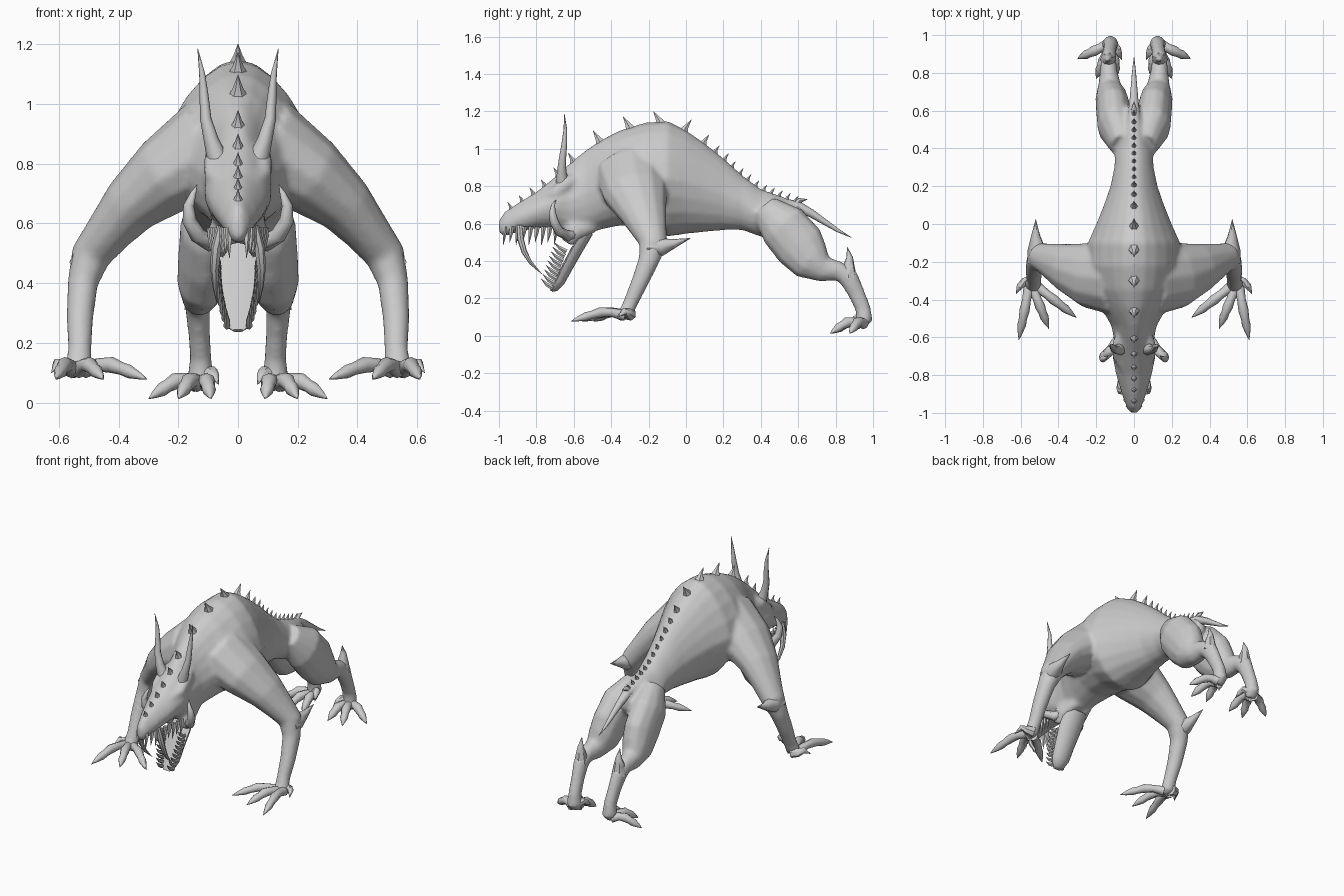
import bpy, bmesh, math
from mathutils import Vector

hide = bpy.data.materials.new("grey_hide")
hide.diffuse_color = (0.6, 0.6, 0.6, 1)


def skin(bm, rings):
    """Join rings of points into a closed tube."""
    vs = [[bm.verts.new(p) for p in r] for r in rings]
    n = len(vs[0])
    for a, b in zip(vs, vs[1:]):
        for i in range(n):
            j = (i + 1) % n
            bm.faces.new((a[i], a[j], b[j], b[i]))
    bm.faces.new(vs[0])
    bm.faces.new(vs[-1])


def tube(bm, pts, ref=(1, 0, 0), n=12, mirror=True, dish=0.0):
    """Limb through (x, y, z, radius along ref, radius across)."""
    c = [Vector(p[:3]) for p in pts]
    rings = []
    for k, p in enumerate(pts):
        t = (c[min(k + 1, len(c) - 1)] - c[max(k - 1, 0)]).normalized()
        u = Vector(ref)
        u = (u - t * u.dot(t)).normalized()
        v = t.cross(u)
        ring = []
        for i in range(n):
            a = math.tau * i / n
            s = math.sin(a)
            if s > 0.3:
                s *= 1 - dish
            ring.append(c[k] + u * p[3] * math.cos(a) + v * p[4] * s)
        rings.append(ring)
    skin(bm, rings)
    if mirror:
        skin(bm, [[Vector((-q.x, q.y, q.z)) for q in r] for r in rings])


def spike(bm, pts, radii, ref=(1, 0, 0), n=7, mirror=True):
    """Pointed horn, claw or tooth with round section."""
    tube(bm, [(*p, r, r) for p, r in zip(pts, radii)], ref, n, mirror)


def finish(name, bm, angle=50):
    bmesh.ops.recalc_face_normals(bm, faces=bm.faces)
    me = bpy.data.meshes.new(name)
    bm.to_mesh(me)
    bm.free()
    me.materials.append(hide)
    ob = bpy.data.objects.new(name, me)
    bpy.context.collection.objects.link(ob)
    bpy.ops.object.select_all(action='DESELECT')
    ob.select_set(True)
    bpy.context.view_layer.objects.active = ob
    bpy.ops.object.shade_smooth_by_angle(angle=math.radians(angle))
    return ob


# Torso, neck and upper jaw: (y, top, bottom, half width)
trunk = [(-1.0, .62, .55, .02), (-.97, .665, .53, .04), (-.9, .71, .555, .065),
         (-.8, .77, .575, .095), (-.7, .85, .58, .115), (-.62, .925, .53, .105),
         (-.54, .99, .54, .12), (-.45, 1.05, .57, .17), (-.35, 1.10, .59, .22),
         (-.22, 1.14, .58, .25), (-.1, 1.15, .53, .245), (0, 1.10, .545, .2),
         (.1, 1.03, .555, .16), (.2, .95, .565, .125), (.3, .86, .565, .105),
         (.4, .785, .53, .1), (.5, .75, .5, .09), (.6, .715, .55, .05), (.64, .69, .6, .02)]


def top_at(y):
    for a, b in zip(trunk, trunk[1:]):
        if a[0] <= y <= b[0]:
            return a[1] + (b[1] - a[1]) * (y - a[0]) / (b[0] - a[0])


body = bmesh.new()
rings = []
for y, top, bot, w in trunk:
    m, h = (top + bot) / 2, (top - bot) / 2
    ring = []
    for i in range(20):
        a = math.tau * i / 20
        s = math.sin(a)
        ring.append((w * math.cos(a) * (1 - .25 * max(s, 0)), y, m + h * s))
    rings.append(ring)
skin(body, rings)

# Front limbs down to the palms
tube(body, [(.08, -.29, .86, .2, .17), (.24, -.27, .76, .175, .135), (.36, -.23, .66, .13, .1),
            (.43, -.2, .575, .1, .08), (.495, -.175, .49, .075, .068), (.52, -.2, .4, .056, .052),
            (.53, -.25, .28, .046, .046), (.53, -.295, .18, .04, .04), (.535, -.32, .125, .04, .045),
            (.53, -.36, .105, .02, .03)], (0, 1, 0))
# Hind limbs down to the feet
tube(body, [(.06, .42, .68, .07, .08), (.1, .52, .585, .095, .135), (.11, .61, .48, .092, .14),
            (.12, .67, .4, .085, .115), (.13, .74, .355, .06, .07), (.135, .82, .345, .045, .052),
            (.135, .87, .31, .042, .055), (.13, .91, .23, .037, .046), (.125, .945, .15, .037, .042),
            (.125, .955, .09, .045, .045), (.13, .93, .055, .04, .03)])
# Brow and cheek swellings
tube(body, [(.05, -.78, .73, .02, .02), (.085, -.7, .76, .03, .035), (.08, -.63, .82, .035, .04),
            (.06, -.56, .85, .02, .03)])
tube(body, [(.04, -.5, .6, .04, .05), (.065, -.6, .56, .04, .055), (.06, -.64, .5, .025, .04)])
ob = finish("body", body)
rm = ob.modifiers.new("fuse", 'REMESH')
rm.mode, rm.voxel_size, rm.use_smooth_shade = 'VOXEL', .012, True
sm = ob.modifiers.new("soften", 'SMOOTH')
sm.factor, sm.iterations = .5, 7

# Lower jaw, hollowed on the mouth side
bm = bmesh.new()
tube(bm, [(0, -.54, .57, .075, .05), (0, -.605, .47, .078, .055), (0, -.65, .385, .068, .052),
          (0, -.69, .3, .06, .045), (0, -.715, .26, .042, .035), (0, -.725, .243, .02, .015)],
     n=16, mirror=False, dish=.85)
finish("lower_jaw", bm)

# Teeth along both jaws
bm = bmesh.new()
for k in range(9):
    y = -.965 + k * .034
    x = .03 + .06 * (k / 8) ** .7
    length = .05 if k % 2 else .065
    spike(bm, [(x, y, .585), (x, y - .004, .55), (x * .95, y - .012, .55 - length)], (.014, .011, .001), n=5)
for k in range(9):
    f = k / 8
    x, y, z = .066 - .03 * f ** 2, -.665 - .07 * f, .46 - .195 * f
    spike(bm, [(x, y + .025, z - .01), (x, y - .01, z + .01), (x * 1.05, y - .04, z + .04)],
          (.013, .01, .001), n=5)
finish("teeth", bm)

# Long fangs, cheek tusks and crown horns
bm = bmesh.new()
spike(bm, [(.055, -.89, .59), (.072, -.885, .52), (.078, -.865, .45), (.076, -.83, .39), (.07, -.77, .33)],
      (.016, .018, .015, .01, .001))
finish("fangs", bm)
bm = bmesh.new()
spike(bm, [(.06, -.59, .55), (.095, -.63, .535), (.135, -.68, .56), (.163, -.705, .61),
           (.165, -.715, .66), (.15, -.71, .7), (.137, -.695, .73)],
      (.03, .03, .027, .024, .018, .01, .001), (0, 1, 0), 8)
finish("cheek_tusks", bm)
bm = bmesh.new()
spike(bm, [(.07, -.66, .82), (.09, -.665, .88), (.108, -.66, .95), (.114, -.65, 1.03),
           (.12, -.645, 1.1), (.135, -.65, 1.185)], (.035, .025, .019, .015, .01, .001), n=8)
finish("crown_horns", bm)

# Row of spines along the back
bm = bmesh.new()
spines = [(-.94, .03), (-.88, .03), (-.82, .035), (-.76, .035), (-.69, .04), (-.61, .045), (-.47, .06),
          (-.31, .06), (-.15, .055), (0, .055), (.1, .045), (.16, .035), (.21, .035)]
spines += [(.25 + .042 * i, .028) for i in range(9)]
for y, h in spines:
    z = top_at(y)
    lean = -.3 if y < -.1 else .35
    spike(bm, [(0, y - lean * h * 1.2, z - .025), (0, y, z + h * .3), (0, y + lean * h * 1.5, z + h)],
          (h * .55 + .008, h * .28, .001), n=6, mirror=False)
finish("back_spines", bm)

# Tail with a small spur on top
bm = bmesh.new()
spike(bm, [(0, .52, .69), (0, .6, .69), (0, .67, .655), (0, .74, .61), (0, .81, .565), (0, .885, .525)],
      (.045, .03, .022, .016, .01, .001), n=8, mirror=False)
spike(bm, [(0, .58, .69), (0, .61, .725), (0, .65, .73)], (.025, .014, .001), mirror=False)
finish("tail", bm)

# Elbow and hock spurs
bm = bmesh.new()
spike(bm, [(.505, -.2, .47), (.515, -.13, .475), (.52, -.06, .495), (.52, .025, .522)], (.06, .048, .024, .001))
finish("elbow_spurs", bm)
bm = bmesh.new()
spike(bm, [(.135, .87, .31), (.135, .87, .37), (.135, .875, .42), (.135, .862, .475)], (.045, .033, .018, .001))
finish("hock_spurs", bm)


def digit(bm, base, tip, lift, r):
    """Jointed toe ending in a claw."""
    a, b = Vector(base), Vector(tip)
    shape = [(0, 0, 1.1), (.25, .8, .85), (.45, 1, 1), (.6, .75, .8), (.72, .55, .85), (.88, .25, .45), (1, 0, .03)]
    spike(bm, [a.lerp(b, f) + Vector((0, 0, lift * g)) for f, g, _ in shape], [r * s for *_, s in shape],
          (0, 0, 1), 8)


# Fingers and thumb
bm = bmesh.new()
for base, tip in [((.555, -.33), (.61, -.615)), ((.535, -.34), (.45, -.555)), ((.515, -.33), (.305, -.495))]:
    digit(bm, (*base, .11), (*tip, .078), .03, .027)
spike(bm, [(.54, -.3, .115), (.58, -.31, .12), (.605, -.33, .13), (.625, -.37, .1)], (.035, .027, .018, .001))
finish("fingers", bm)

# Toes
bm = bmesh.new()
for base, tip in [((.14, .95), (.3, .875)), ((.135, .93), (.2, .77)), ((.115, .93), (.09, .78))]:
    digit(bm, (*base, .065), (*tip, .012), .03, .028)
spike(bm, [(.11, .94, .09), (.085, .92, .1), (.075, .895, .085), (.065, .87, .06)], (.03, .022, .014, .001))
finish("toes", bm)
